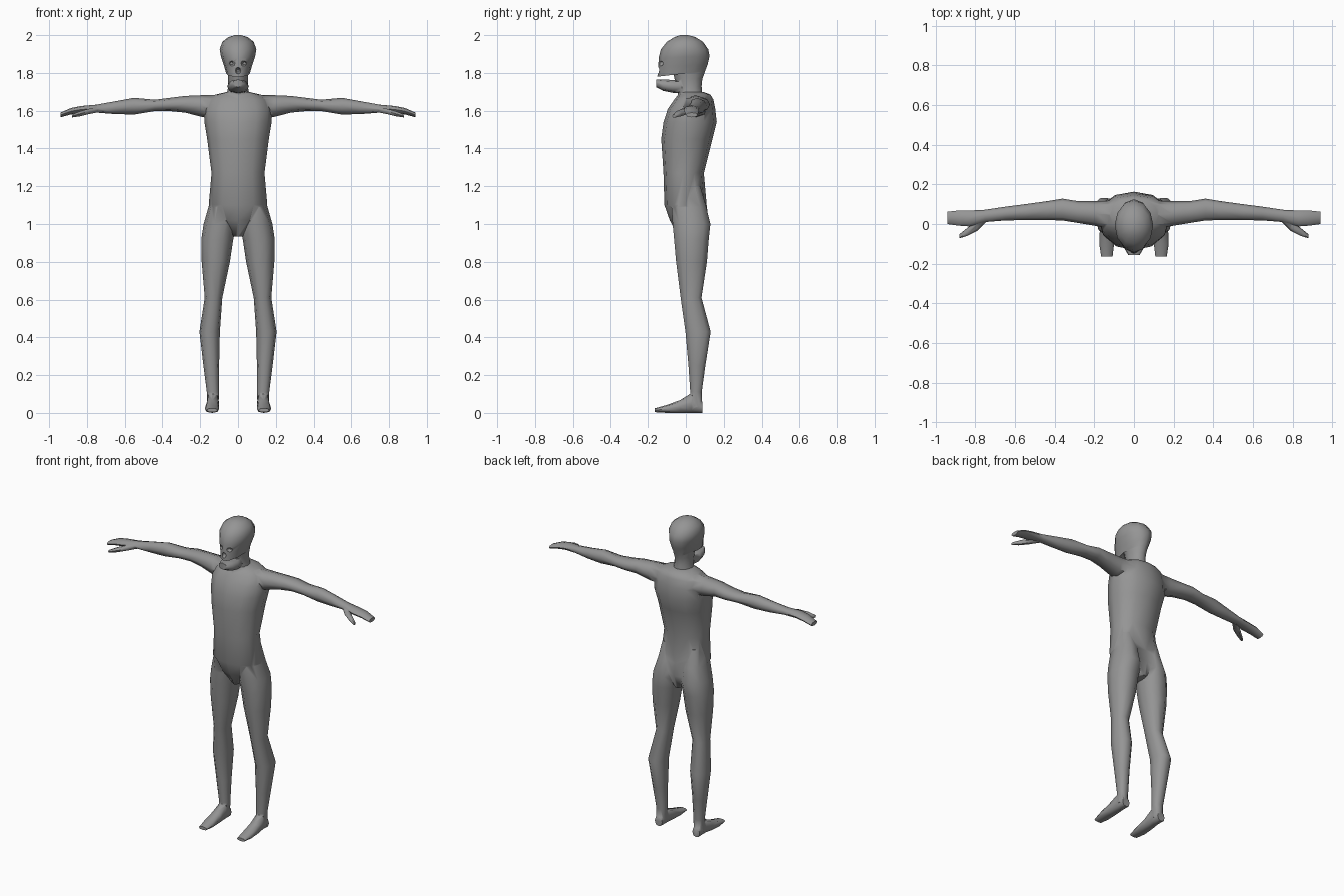
import bpy, bmesh, math

skin = bpy.data.materials.new("grey_skin")
skin.diffuse_color = (0.3, 0.3, 0.3, 1)


def spin(n, power):
    """Points around a rounded unit outline."""
    for i in range(n):
        a = 2 * math.pi * i / n
        c, s = math.cos(a), math.sin(a)
        yield (math.copysign(abs(c) ** power, c), math.copysign(abs(s) ** power, s))


def loft(name, rings):
    """Skin a list of point rings and cap both ends."""
    bm = bmesh.new()
    loops = [[bm.verts.new(p) for p in ring] for ring in rings]
    n = len(loops[0])
    for a, b in zip(loops, loops[1:]):
        for i in range(n):
            j = (i + 1) % n
            bm.faces.new((a[i], a[j], b[j], b[i]))
    bm.faces.new(loops[0])
    bm.faces.new(loops[-1])
    bmesh.ops.recalc_face_normals(bm, faces=bm.faces)
    me = bpy.data.meshes.new(name)
    bm.to_mesh(me)
    bm.free()
    me.materials.append(skin)
    ob = bpy.data.objects.new(name, me)
    bpy.context.collection.objects.link(ob)
    return ob


def flat_ring(x0, x1, y0, y1, zf, zb, n, power=1):
    """Ring around z; zf and zb are the heights at the front and back."""
    return [((x0 + x1) / 2 + (x1 - x0) / 2 * c, (y0 + y1) / 2 + (y1 - y0) / 2 * s,
             (zf + zb) / 2 + (zb - zf) / 2 * s) for c, s in spin(n, power)]


def x_ring(x, y0, y1, z0, z1, n=8):
    return [(x, (y0 + y1) / 2 + (y1 - y0) / 2 * c, (z0 + z1) / 2 + (z1 - z0) / 2 * s)
            for c, s in spin(n, 0.9)]


def y_ring(y, x0, x1, z0, z1, n=8):
    return [((x0 + x1) / 2 + (x1 - x0) / 2 * c, y, (z0 + z1) / 2 + (z1 - z0) / 2 * s)
            for c, s in spin(n, 0.8)]


def mirror(rings, side):
    return [[(x * side, y, z) for x, y, z in r] for r in rings]


# Torso: height, half width, front, back
torso = loft("body", [flat_ring(-w, w, f, b, z, z, 12, 0.9) for z, w, f, b in [
    (0.935, 0.025, -0.04, 0.10), (1.02, 0.11, -0.085, 0.12), (1.10, 0.155, -0.113, 0.11),
    (1.27, 0.14, -0.118, 0.095), (1.45, 0.163, -0.13, 0.14), (1.54, 0.178, -0.118, 0.163),
    (1.61, 0.18, -0.095, 0.155), (1.66, 0.16, -0.06, 0.145), (1.685, 0.12, -0.04, 0.13),
    (1.70, 0.055, -0.03, 0.09)]])

# Neck and skull: half width, front, back, front height, back height
skull = loft("skull", [flat_ring(-w, w, f, b, zf, zb, 12) for w, f, b, zf, zb in [
    (0.065, -0.04, 0.09, 1.66, 1.66), (0.052, -0.045, 0.083, 1.72, 1.73),
    (0.052, -0.06, 0.087, 1.77, 1.77), (0.056, -0.07, 0.095, 1.82, 1.79),
    (0.062, -0.15, 0.102, 1.78, 1.81), (0.074, -0.146, 0.115, 1.83, 1.845),
    (0.090, -0.143, 0.125, 1.88, 1.89), (0.097, -0.132, 0.118, 1.925, 1.925),
    (0.083, -0.10, 0.09, 1.965, 1.965), (0.05, -0.06, 0.05, 1.99, 1.99),
    (0.015, -0.03, 0.01, 2.0, 2.0)]])

# Lower jaw reaching forward from the neck
jaw = loft("jaw", [y_ring(y, -w, w, z0, z1) for y, w, z0, z1 in [
    (-0.02, 0.046, 1.69, 1.76), (-0.07, 0.058, 1.695, 1.763),
    (-0.12, 0.05, 1.705, 1.765), (-0.157, 0.028, 1.725, 1.765)]])
parts = [skull, jaw]

for side, tag in ((-1, "left"), (1, "right")):
    # Arm and mitten hand: reach, front, back, bottom, top
    parts.append(loft(tag + "_arm", mirror([x_ring(*r) for r in [
        (0.06, -0.03, 0.12, 1.56, 1.685), (0.19, -0.01, 0.115, 1.567, 1.682),
        (0.28, 0.005, 0.115, 1.59, 1.678), (0.36, 0.018, 0.128, 1.598, 1.668),
        (0.44, 0.02, 0.115, 1.598, 1.658), (0.55, 0.02, 0.10, 1.58, 1.668),
        (0.65, 0.018, 0.087, 1.582, 1.65), (0.75, 0.01, 0.072, 1.59, 1.632),
        (0.83, -0.012, 0.068, 1.588, 1.625), (0.885, -0.008, 0.068, 1.58, 1.614),
        (0.94, 0.0, 0.062, 1.565, 1.59)]], side)))
    # Thumb
    parts.append(loft(tag + "_thumb", mirror([x_ring(*r, 6) for r in [
        (0.74, 0.015, 0.05, 1.59, 1.62), (0.79, -0.035, 0.02, 1.58, 1.612),
        (0.84, -0.06, -0.02, 1.568, 1.598), (0.88, -0.072, -0.052, 1.563, 1.58)]], side)))
    # Leg: height, inner, outer, front, back
    parts.append(loft(tag + "_leg", mirror([flat_ring(a, b, f, k, z, z, 10, 0.9) for z, a, b, f, k in [
        (0.03, 0.104, 0.164, 0.025, 0.086), (0.11, 0.10, 0.165, 0.022, 0.085),
        (0.25, 0.10, 0.183, 0.012, 0.105), (0.43, 0.096, 0.204, -0.005, 0.134),
        (0.61, 0.083, 0.176, -0.03, 0.085), (0.80, 0.043, 0.192, -0.055, 0.115),
        (0.92, 0.025, 0.194, -0.066, 0.125), (1.0, 0.008, 0.182, -0.074, 0.134),
        (1.09, 0.02, 0.156, -0.08, 0.112), (1.20, 0.04, 0.135, -0.06, 0.08)]], side)))
    # Foot: depth, inner, outer, sole, top
    parts.append(loft(tag + "_foot", mirror([y_ring(*r) for r in [
        (0.088, 0.108, 0.16, 0.0, 0.06), (0.03, 0.10, 0.166, 0.0, 0.105),
        (-0.03, 0.10, 0.172, 0.0, 0.068), (-0.10, 0.10, 0.175, 0.0, 0.042),
        (-0.165, 0.108, 0.165, 0.004, 0.024)]], side)))


def combine(target, other, operation):
    mod = target.modifiers.new("join", 'BOOLEAN')
    mod.object, mod.operation, mod.solver = other, operation, 'EXACT'
    bpy.context.view_layer.objects.active = target
    bpy.ops.object.modifier_apply(modifier=mod.name)
    bpy.data.objects.remove(other)


# Eye sockets and nose hollow
for x, z, w, h in ((-0.034, 1.85, 0.02, 0.017), (0.034, 1.85, 0.02, 0.017), (0, 1.812, 0.014, 0.018)):
    cutter = loft("socket_cutter", [y_ring(y, x - w * k, x + w * k, z - h * k, z + h * k)
                                    for y, k in ((-0.18, 1.2), (-0.135, 0.9), (-0.115, 0.4))])
    combine(skull, cutter, 'DIFFERENCE')

# Merge everything into one continuous figure
for part in parts:
    combine(torso, part, 'UNION')
bpy.ops.object.select_all(action='DESELECT')
torso.select_set(True)
bpy.context.view_layer.objects.active = torso
bpy.ops.object.shade_smooth_by_angle(angle=math.radians(60))
